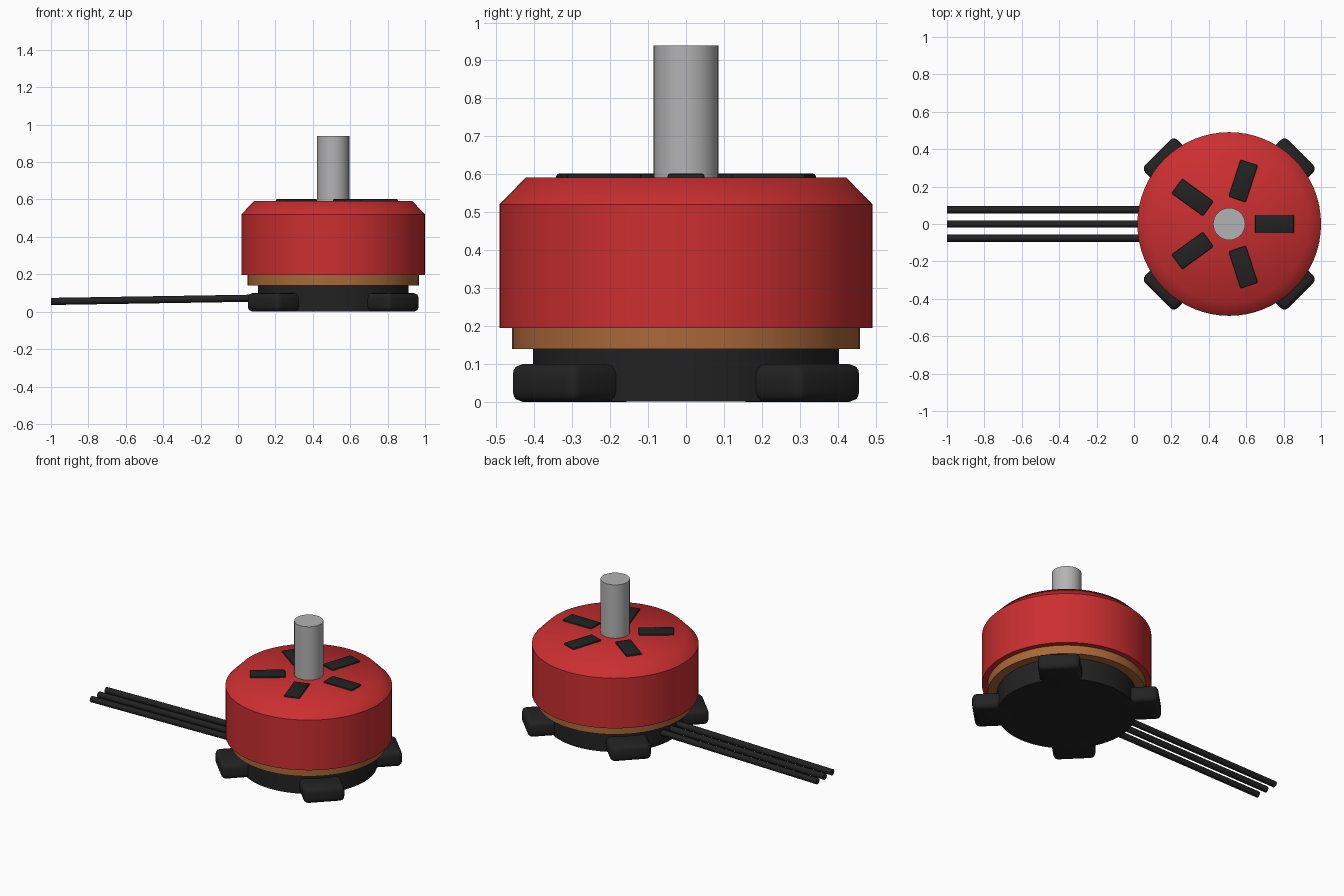
import bpy, bmesh, math
from mathutils import Matrix, Vector

cube = bpy.data.objects.get("Cube")
if cube:
    bpy.data.objects.remove(cube, do_unlink=True)

CX = 0.509  # motor axis


def material(name, rgb):
    m = bpy.data.materials.new(name)
    m.use_nodes = True
    m.diffuse_color = (*rgb, 1)
    m.node_tree.nodes["Principled BSDF"].inputs["Base Color"].default_value = (*rgb, 1)
    return m


RED = material("red", (0.6, 0.028, 0.03))
COPPER = material("copper", (0.4, 0.14, 0.04))
BLACK = material("black", (0.016, 0.016, 0.016))
STEEL = material("steel", (0.45, 0.45, 0.46))


def finish(bm, name, mat, soft_z=None):
    """Smooth shading with sharp creases, except on the ring at soft_z."""
    bmesh.ops.recalc_face_normals(bm, faces=bm.faces)
    for f in bm.faces:
        f.smooth = True
    for e in bm.edges:
        soft = soft_z is not None and all(abs(v.co.z - soft_z) < 1e-4 for v in e.verts)
        e.smooth = soft or e.calc_face_angle(0) < math.radians(35)
    me = bpy.data.meshes.new(name)
    bm.to_mesh(me)
    bm.free()
    me.materials.append(mat)
    ob = bpy.data.objects.new(name, me)
    bpy.context.collection.objects.link(ob)
    return ob


def lathe(name, mat, profile, sides=64, soft_z=None):
    """Closed solid of revolution around the motor axis."""
    bm = bmesh.new()
    rings = []
    for r, z in profile:
        rings.append([bm.verts.new((CX + r * math.cos(a), r * math.sin(a), z))
                      for a in (math.tau * i / sides for i in range(sides))])
    for lo, hi in zip(rings, rings[1:]):
        for i in range(sides):
            j = (i + 1) % sides
            bm.faces.new((lo[i], lo[j], hi[j], hi[i]))
    bm.faces.new(rings[0])
    bm.faces.new(rings[-1])
    return finish(bm, name, mat, soft_z)


def radial_block(name, mat, angle, r0, r1, width, z0, z1, bevel, segments):
    """Rounded box lying along a radius of the motor."""
    bm = bmesh.new()
    bmesh.ops.create_cube(bm, size=1)
    bmesh.ops.scale(bm, vec=(r1 - r0, width, z1 - z0), verts=bm.verts)
    bmesh.ops.bevel(bm, geom=bm.edges[:], offset=bevel, segments=segments,
                    profile=0.5, affect='EDGES')
    bmesh.ops.translate(bm, vec=((r0 + r1) / 2, 0, (z0 + z1) / 2), verts=bm.verts)
    bmesh.ops.transform(bm, verts=bm.verts,
                        matrix=Matrix.Translation((CX, 0, 0)) @ Matrix.Rotation(angle, 4, 'Z'))
    return finish(bm, name, mat)


# Turned parts
lathe("base", BLACK, [(0.403, 0.001), (0.403, 0.14)])
lathe("winding_ring", COPPER, [(0.458, 0.14), (0.458, 0.2)])
lathe("bell", RED, [(0.491, 0.195), (0.491, 0.521), (0.422, 0.592)], soft_z=0.592)
lathe("shaft", STEEL, [(0.086, 0.5), (0.086, 0.939)], sides=32)

# Mounting feet on the diagonals
for i in range(4):
    radial_block(f"foot_{i + 1}", BLACK, math.radians(45 + 90 * i),
                 0.29, 0.541, 0.245, 0, 0.1, 0.028, 3)

# Vent slots on the bell top
for i in range(5):
    radial_block(f"vent_{i + 1}", BLACK, math.tau * i / 5,
                 0.138, 0.346, 0.098, 0.582, 0.602, 0.007, 2)

# Three wires running out to the side, sloping down slightly
for i in (-1, 0, 1):
    start, end = Vector((0.25, 0.076 * i, 0.075)), Vector((-1, 0.076 * i, 0.055))
    bm = bmesh.new()
    bmesh.ops.create_cone(bm, cap_ends=True, segments=12, radius1=0.019, radius2=0.019,
                          depth=(end - start).length)
    turn = (end - start).to_track_quat('Z', 'Y').to_matrix().to_4x4()
    bmesh.ops.transform(bm, verts=bm.verts,
                        matrix=Matrix.Translation((start + end) / 2) @ turn)
    finish(bm, f"wire_{i + 2}", BLACK)
